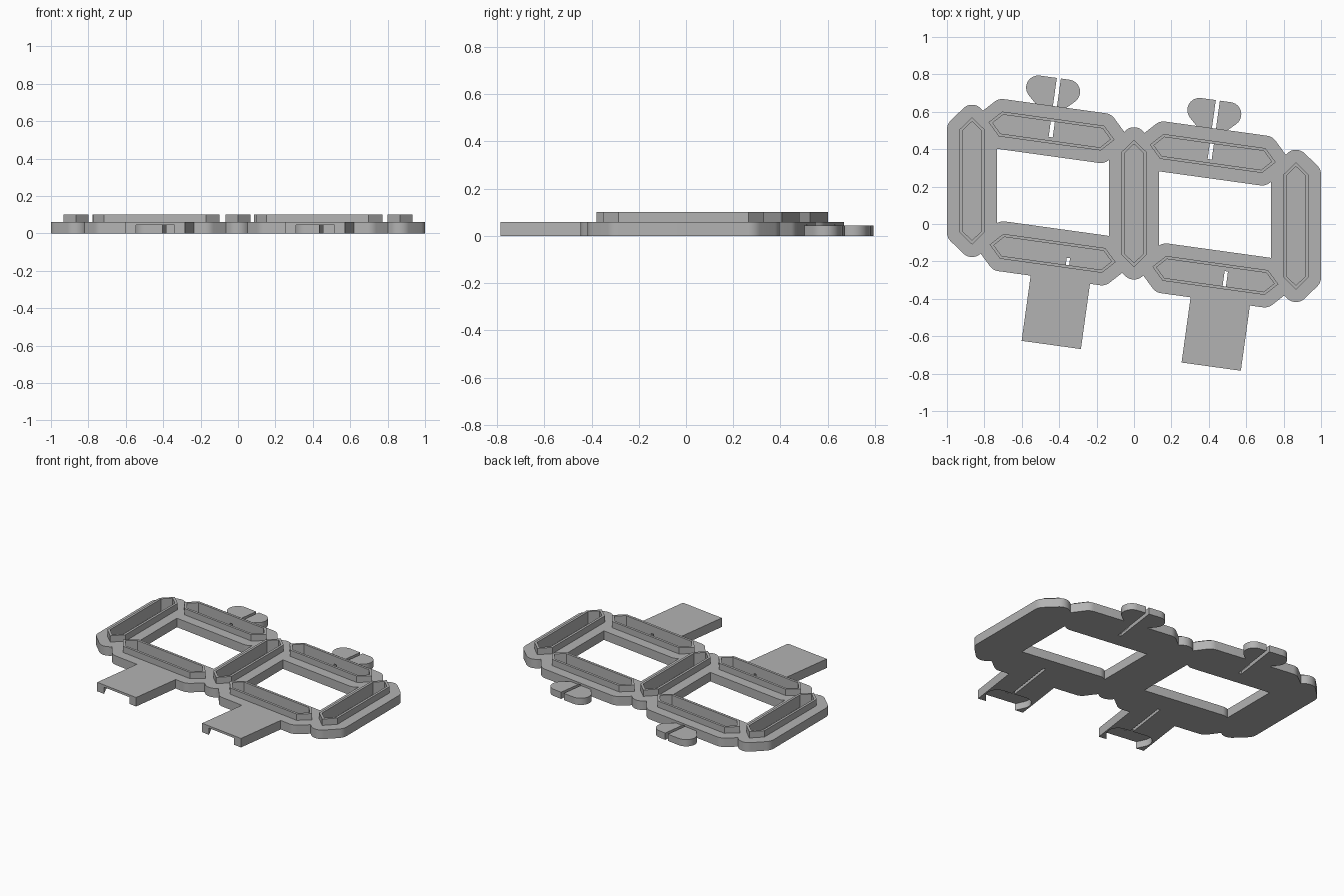
import bpy, bmesh, math
from mathutils import Vector, Matrix
from mathutils.geometry import convex_hull_2d

cube = bpy.data.objects.get("Cube")
if cube:
    bpy.data.objects.remove(cube)

TILT = math.radians(-7.9)
HALF_W, HALF_L, SHOULDER = 0.067, 0.34, 0.275
RIM, WALL = 0.067, 0.016
BASE_Z, WALL_Z, FLOOR_Z, KEY_Z = 0.06, 0.102, 0.02, 0.045

grey = bpy.data.materials.new("plain_grey")
grey.use_nodes = True
colour = (0.45, 0.45, 0.45, 1)
grey.diffuse_color = colour
grey.node_tree.nodes["Principled BSDF"].inputs["Base Color"].default_value = colour


def hexagon(inset=0.0):
    """Long six-sided outline lying along local x."""
    w = HALF_W - inset
    tip, sh = HALF_L - inset * 1.4, SHOULDER - inset * 0.4
    return [(tip, 0), (sh, w), (-sh, w), (-tip, 0), (-sh, -w), (sh, -w)]


def circle(x, y, r, n=32):
    return [(x + r * math.cos(2 * math.pi * i / n),
             y + r * math.sin(2 * math.pi * i / n)) for i in range(n)]


def hull(points):
    pts = [Vector(p) for p in points]
    return [pts[i] for i in convex_hull_2d(pts)]


def rounded_hexagon():
    return hull([p for x, y in hexagon() for p in circle(x, y, RIM, 48)])


def box(x0, x1, y0, y1):
    return [(x0, y0), (x1, y0), (x1, y1), (x0, y1)]


def key(x, lobe_y, neck_y, neck, r):
    """Two round lobes narrowing to a neck."""
    return hull(circle(x - 0.08, lobe_y, r) + circle(x + 0.08, lobe_y, r)
                + [(x - neck, neck_y), (x + neck, neck_y)])


def prism(name, outline, z0, z1, place):
    bm = bmesh.new()
    face = bm.faces.new([bm.verts.new((p[0], p[1], z0)) for p in outline])
    top = bmesh.ops.extrude_face_region(bm, geom=[face])["geom"]
    bmesh.ops.translate(bm, vec=(0, 0, z1 - z0),
                        verts=[v for v in top if isinstance(v, bmesh.types.BMVert)])
    bmesh.ops.recalc_face_normals(bm, faces=bm.faces)
    bm.transform(place)
    mesh = bpy.data.meshes.new(name)
    bm.to_mesh(mesh)
    bm.free()
    mesh.materials.append(grey)
    ob = bpy.data.objects.new(name, mesh)
    bpy.context.collection.objects.link(ob)
    return ob


def placed(x, y, angle):
    return Matrix.Translation((x, y, 0)) @ Matrix.Rotation(angle, 4, "Z")


solids, cuts = [], []


def add(*args):
    solids.append(prism(*args))


def cut(*args):
    cuts.append(prism(*args))


# Segment positions: three uprights, then the tilted bars of both windows
uprights = [placed(x, 0.11 - 0.139 * x, math.pi / 2) for x in (-0.866, 0, 0.866)]
top_bars = [placed(-0.441, 0.497, TILT), placed(0.421, 0.377, TILT)]
low_bars = [placed(-0.435, -0.157, TILT), placed(0.435, -0.275, TILT)]
segments = uprights + top_bars + low_bars

# Rounded base rims, raised tray walls and tray hollows
for place in segments:
    add("base_rim", rounded_hexagon(), 0, BASE_Z, place)
for place in segments:
    add("tray_wall", hexagon(), 0.03, WALL_Z, place)
    cut("tray_hollow", hexagon(WALL), FLOOR_Z, 0.2, place)

# Two-lobed keys at the back, each split by a wire slit
for place, slit in zip(top_bars, (0.0, -0.012)):
    add("back_key", key(-0.022, 0.22, 0.1, 0.048, 0.065), 0, KEY_Z, place)
    cut("back_slit", box(slit - 0.011, slit + 0.011, -0.033, 0.35),
        -0.02, KEY_Z + 0.004, place)

# Front tabs with matching sockets underneath and wire slits
for place, x, slit, start in zip(low_bars, (0.06, 0.045), (0.087, 0.055), (-0.013, 0.03)):
    add("front_tab", box(x - 0.16, x + 0.16, -0.486, -0.05), 0, BASE_Z, place)
    cut("tab_socket", key(x, -0.395, -0.5, 0.095, 0.07), -0.02, KEY_Z, place)
    cut("tab_slit", box(slit - 0.009, slit + 0.009, -0.4, start),
        -0.02, KEY_Z + 0.004, place)

# Join the solids, then carve the hollows
body = solids[0]
body.name = "twin_window_tray"
for operation, group in (("UNION", solids[1:]), ("DIFFERENCE", cuts)):
    for ob in group:
        mod = body.modifiers.new(ob.name, "BOOLEAN")
        mod.operation, mod.solver, mod.object = operation, "EXACT", ob
        ob.hide_render = True

graph = bpy.context.evaluated_depsgraph_get()
result = bpy.data.meshes.new_from_object(body.evaluated_get(graph))
body.modifiers.clear()
body.data = result
for ob in solids[1:] + cuts:
    bpy.data.objects.remove(ob)

# Smooth the round edges and keep the corners crisp
bpy.ops.object.select_all(action="DESELECT")
body.select_set(True)
bpy.context.view_layer.objects.active = body
bpy.ops.object.shade_smooth_by_angle(angle=math.radians(25))
